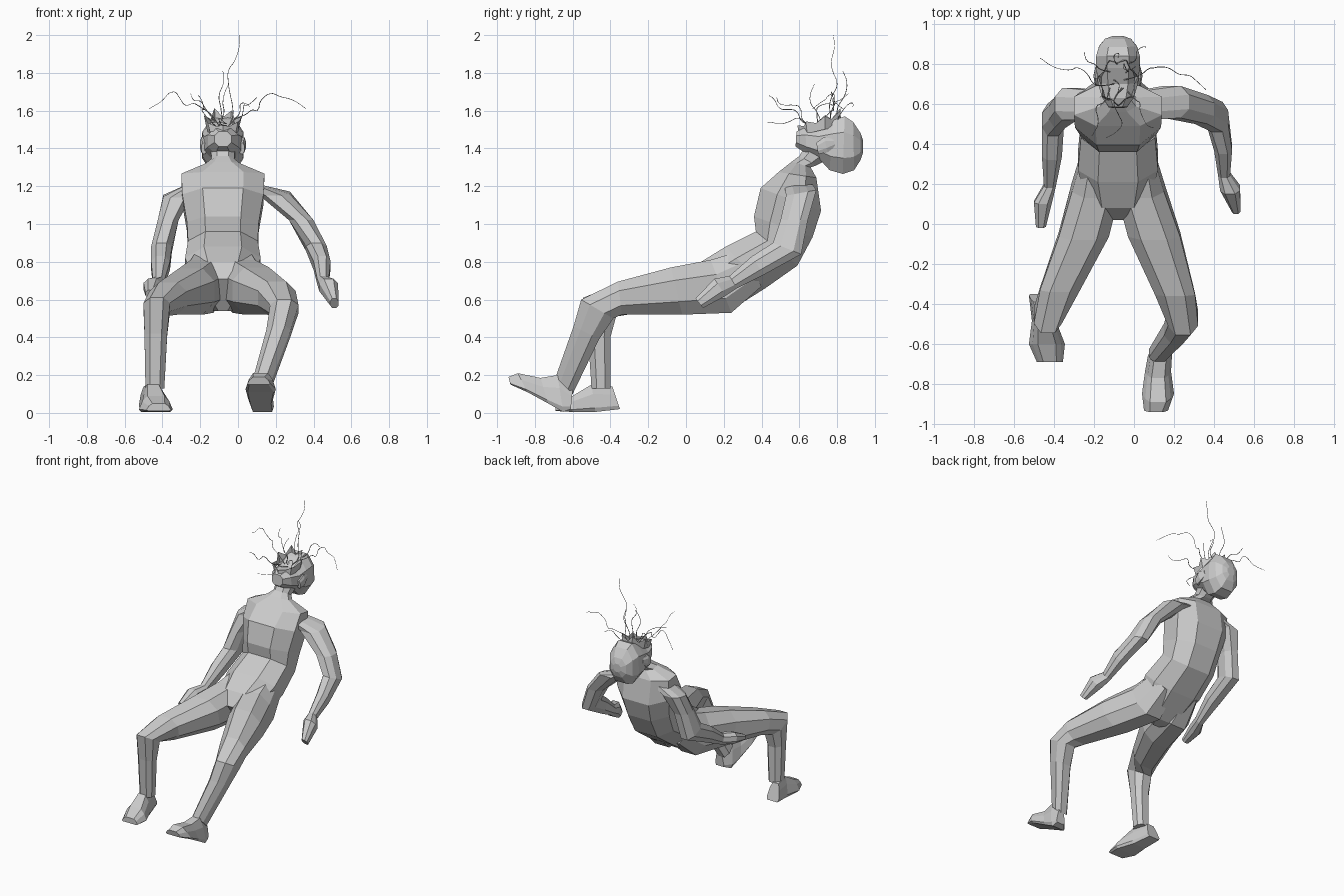
import bpy, bmesh, math, random
from mathutils import Vector

random.seed(4)
OCT = [(-.5, 1), (.5, 1), (1, .45), (1, -.45), (.5, -1), (-.5, -1), (-1, -.45), (-1, .45)]
FOOT = [(-.5, 1), (.5, 1), (.8, .3), (1, -.7), (.85, -1), (-.85, -1), (-1, -.7), (-.8, .3)]


def new_object(name, bm):
    bmesh.ops.recalc_face_normals(bm, faces=bm.faces)
    mesh = bpy.data.meshes.new(name)
    bm.to_mesh(mesh)
    bm.free()
    ob = bpy.data.objects.new(name, mesh)
    bpy.context.collection.objects.link(ob)
    return ob


def loft(name, sections, outline=OCT):
    """Eight-sided skin; section = centre x, half width, front (y, z), back (y, z)."""
    bm = bmesh.new()
    rings = []
    for cx, hw, y1, z1, y2, z2 in sections:
        a, b = Vector((cx, y1, z1)), Vector((cx, y2, z2))
        mid, half = (a + b) / 2, (a - b) / 2
        rings.append([bm.verts.new(mid + Vector((hw * u, 0, 0)) + half * v) for u, v in outline])
    for r, s in zip(rings, rings[1:]):
        for i in range(8):
            j = (i + 1) % 8
            bm.faces.new((r[i], r[j], s[j], s[i]))
    bm.faces.new(rings[0][::-1])
    bm.faces.new(rings[-1])
    return new_object(name, bm)


C = -.08  # centre line of the body

# Torso and neck, pelvis upwards
loft("torso", [
    (C, .05, .02, .71, .14, .54), (C, .16, .08, .80, .23, .54),
    (C, .20, .21, .88, .42, .66), (C, .185, .37, .96, .59, .78),
    (C, .19, .36, 1.04, .67, .93), (C, .215, .395, 1.19, .715, 1.07),
    (C, .22, .49, 1.275, .69, 1.245), (C, .09, .56, 1.33, .66, 1.30),
    (C, .06, .60, 1.36, .69, 1.31), (C, .065, .65, 1.44, .75, 1.34)])

# Legs, hip to ankle
loft("right_leg", [
    (.02, .08, .30, .86, .40, .67),
    (.03, .12, .13, .81, .24, .53), (.10, .13, -.08, .77, -.02, .52),
    (.205, .10, -.36, .695, -.34, .52), (.245, .075, -.555, .60, -.385, .50),
    (.215, .065, -.595, .46, -.46, .39), (.125, .05, -.69, .19, -.60, .10)])
loft("left_leg", [
    (-.18, .08, .30, .86, .40, .67),
    (-.19, .12, .13, .81, .24, .53), (-.25, .125, -.08, .765, -.02, .52),
    (-.37, .10, -.34, .69, -.31, .52), (-.43, .07, -.545, .61, -.37, .51),
    (-.435, .06, -.52, .42, -.40, .40), (-.44, .05, -.50, .13, -.40, .13)])

# Feet, heel to toe
loft("right_foot", [
    (.145, .035, -.60, .12, -.61, .02), (.13, .06, -.68, .20, -.65, .005),
    (.12, .065, -.77, .185, -.73, .05), (.12, .08, -.89, .21, -.84, .11),
    (.11, .06, -.94, .19, -.93, .15)], FOOT)
loft("left_foot", [
    (-.475, .05, -.39, .14, -.35, .02), (-.45, .06, -.50, .15, -.48, .005),
    (-.435, .09, -.60, .09, -.60, .005), (-.42, .065, -.69, .05, -.69, .01)], FOOT)

# Arms, shoulder to fingertips
loft("right_arm", [
    (.06, .05, .52, 1.21, .67, 1.21), (.19, .085, .53, 1.15, .69, 1.18),
    (.335, .065, .50, 1.02, .645, 1.02), (.415, .055, .46, .90, .61, .84),
    (.445, .045, .35, .83, .41, .73), (.45, .03, .23, .725, .27, .66),
    (.48, .05, .15, .71, .21, .62), (.51, .022, .05, .605, .09, .555)])
loft("left_arm", [
    (-.22, .05, .52, 1.21, .67, 1.21), (-.32, .075, .52, 1.14, .68, 1.16),
    (-.37, .055, .48, 1.02, .63, 1.02), (-.405, .055, .44, .90, .60, .83),
    (-.41, .05, .32, .83, .38, .73), (-.42, .03, .18, .72, .21, .65),
    (-.455, .045, .10, .71, .12, .63), (-.465, .025, -.02, .65, 0, .61)])

# Head thrown back, chin to crown
loft("head", [
    (C, .045, .585, 1.49, .58, 1.41), (C, .08, .63, 1.51, .64, 1.37),
    (C, .10, .70, 1.51, .71, 1.34), (C, .108, .78, 1.55, .76, 1.285),
    (C, .11, .84, 1.57, .83, 1.265), (C, .095, .885, 1.54, .89, 1.285),
    (C, .065, .925, 1.48, .925, 1.34), (C, .03, .938, 1.44, .938, 1.38)])

# Ears
for side, label in ((-1, "left"), (1, "right")):
    x = C + side * .1
    loft(label + "_ear", [(x, .014, .69, 1.43, .70, 1.37),
                          (x + side * .006, .016, .73, 1.46, .75, 1.38),
                          (x, .012, .78, 1.45, .79, 1.41)])

# Jagged rim around the open face, taller towards the brow
bm = bmesh.new()
low, high = [], []
N = 14
for i in range(N):
    a = 2 * math.pi * i / N
    s, c = math.sin(a), math.cos(a)
    grow = 1.15 if i % 2 else .9
    lift = random.uniform(.035, .055) + .015 * c if i % 2 else .015
    base = 1.50 + .025 * (c + 1)
    low.append(bm.verts.new((C + .085 * s, .71 + .11 * c, base - .03)))
    high.append(bm.verts.new((C + .09 * s * grow, .71 + .105 * c * grow, base + lift)))
for i in range(N):
    j = (i + 1) % N
    bm.faces.new((low[i], low[j], high[j], high[i]))
new_object("torn_rim", bm)

# Thin curling strands rising out of the face: half width of wander, then waypoints
STRANDS = [
    [(-.05, .75, 1.52), (-.03, .76, 1.63), (-.05, .80, 1.74), (-.02, .77, 1.86), (.01, .78, 2.0)],
    [(-.05, .72, 1.52), (.04, .75, 1.58), (.10, .78, 1.60), (.17, .78, 1.69), (.28, .74, 1.66), (.36, .67, 1.61)],
    [(-.10, .70, 1.52), (-.20, .70, 1.62), (-.28, .78, 1.63), (-.34, .77, 1.70), (-.47, .83, 1.61)],
    [(-.12, .68, 1.52), (-.19, .58, 1.60), (-.18, .50, 1.61), (-.21, .44, 1.68)],
    [(-.06, .68, 1.52), (-.10, .60, 1.56), (-.06, .50, 1.53), (-.14, .43, 1.54)],
    [(-.03, .66, 1.52), (.03, .60, 1.62), (.05, .52, 1.63), (.10, .48, 1.67)],
    [(-.08, .80, 1.54), (-.10, .84, 1.68), (-.08, .83, 1.81)],
    [(-.04, .80, 1.54), (.02, .87, 1.64), (.06, .88, 1.62)],
    [(-.10, .72, 1.52), (-.08, .66, 1.64), (-.05, .68, 1.74)],
    [(-.12, .76, 1.54), (-.20, .80, 1.65), (-.25, .86, 1.69)]]
for n, pts in enumerate(STRANDS):
    # add a random kink between waypoints
    path = [Vector(pts[0])]
    for p, q in zip(pts, pts[1:]):
        kink = Vector([random.uniform(-.018, .018) for _ in range(3)])
        path += [(Vector(p) + Vector(q)) / 2 + kink, Vector(q)]
    cu = bpy.data.curves.new("strand_%d" % n, 'CURVE')
    cu.dimensions = '3D'
    cu.bevel_depth = .002
    cu.bevel_resolution = 0
    cu.resolution_u = 4
    sp = cu.splines.new('BEZIER')
    sp.bezier_points.add(len(path) - 1)
    for k, (bp, p) in enumerate(zip(sp.bezier_points, path)):
        bp.co = p
        bp.handle_left_type = bp.handle_right_type = 'AUTO'
        bp.radius = 1.3 - .7 * k / len(path)
    bpy.context.collection.objects.link(bpy.data.objects.new("strand_%d" % n, cu))
